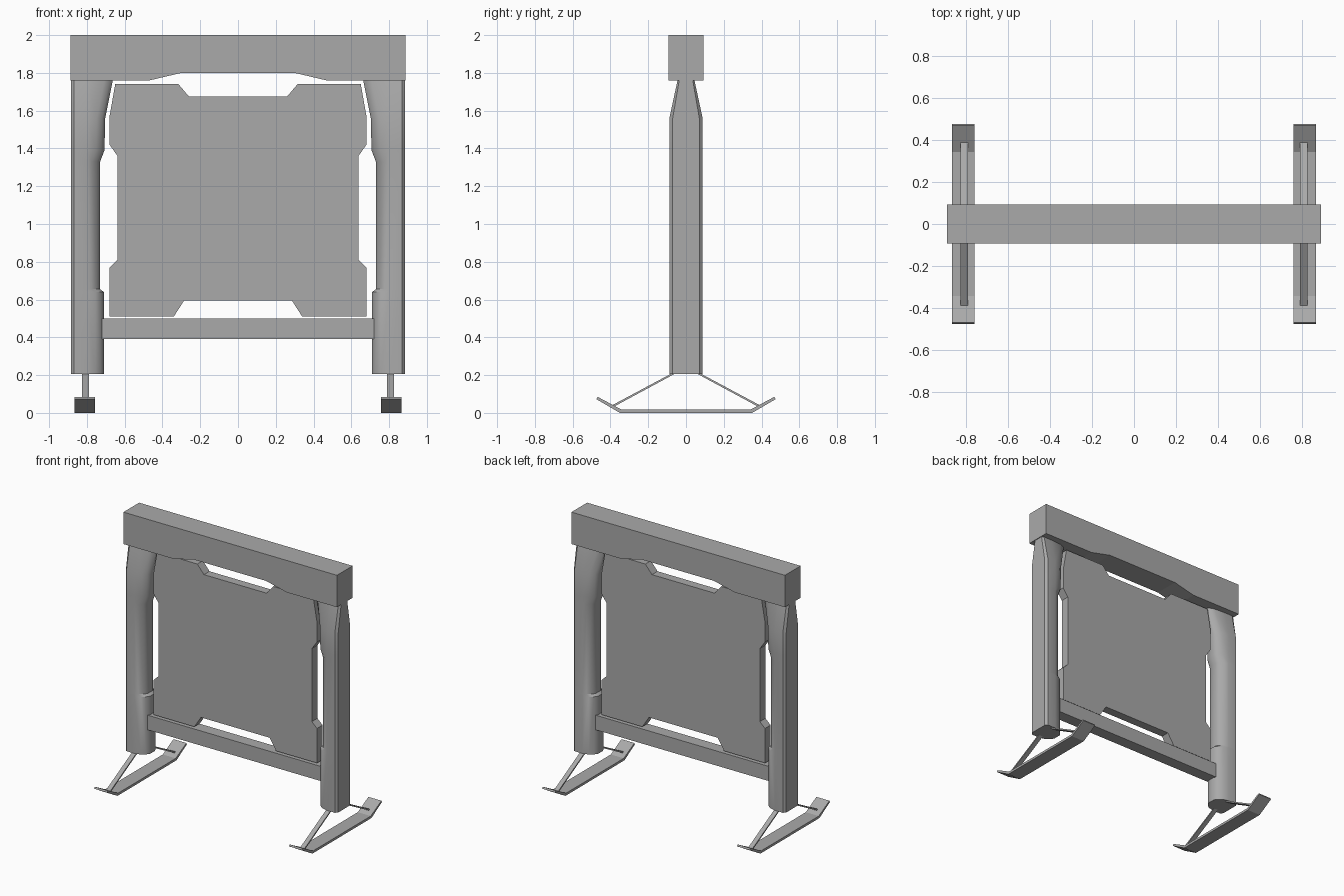
import bpy, bmesh

if "Cube" in bpy.data.objects:
    bpy.data.objects.remove(bpy.data.objects["Cube"])

GREY = (0.4, 0.4, 0.4, 1)
metal = bpy.data.materials.new("plain_grey")
metal.use_nodes = True
metal.diffuse_color = GREY
metal.node_tree.nodes["Principled BSDF"].inputs["Base Color"].default_value = GREY


def finish(name, bm, smooth=False):
    bmesh.ops.recalc_face_normals(bm, faces=bm.faces)
    mesh = bpy.data.meshes.new(name)
    bm.to_mesh(mesh)
    bm.free()
    mesh.materials.append(metal)
    ob = bpy.data.objects.new(name, mesh)
    bpy.context.collection.objects.link(ob)
    if smooth:
        bpy.ops.object.select_all(action='DESELECT')
        ob.select_set(True)
        bpy.context.view_layer.objects.active = ob
        bpy.ops.object.shade_smooth_by_angle(angle=0.6)
    return ob


def loft(name, rings, smooth=False):
    """Skin a stack of equal closed rings and cap both ends."""
    bm = bmesh.new()
    rows = [[bm.verts.new(p) for p in ring] for ring in rings]
    for a, b in zip(rows, rows[1:]):
        for i in range(len(a)):
            j = (i + 1) % len(a)
            bm.faces.new((a[i], a[j], b[j], b[i]))
    bm.faces.new(rows[0])
    bm.faces.new(rows[-1])
    return finish(name, bm, smooth)


def plate_xz(name, half, depth):
    """Extrude an outline, given for +x and mirrored to -x, along y."""
    outline = half + [(-x, z) for x, z in reversed(half)]
    return loft(name, [[(x, y, z) for x, z in outline] for y in (-depth, depth)])


def bar_yz(name, outline, x0, x1):
    return loft(name, [[(x, y, z) for y, z in outline] for x in (x0, x1)])


# Top beam with a shallow recess underneath
plate_xz("top_beam", [(0.30, 1.80), (0.47, 1.76), (0.888, 1.76), (0.888, 2.0)], 0.093)

# Central panel with notches on all four sides
plate_xz("panel", [(0.285, 0.595), (0.34, 0.51), (0.68, 0.51), (0.68, 0.77),
                   (0.638, 0.81), (0.638, 1.36), (0.68, 1.42), (0.68, 1.57),
                   (0.65, 1.74), (0.315, 1.74), (0.26, 1.675)], 0.033)

# Lower crossbar
plate_xz("crossbar", [(0.72, 0.39), (0.72, 0.5)], 0.045)

# Leg levels: height, inner edge, half depth
LEVELS = [(0.207, 0.71, 0.088), (0.64, 0.71, 0.088), (0.655, 0.73, 0.088),
          (1.33, 0.73, 0.088), (1.39, 0.707, 0.088), (1.56, 0.703, 0.088),
          (1.76, 0.663, 0.045)]


def leg_ring(side, z, inner, d):
    half = [(0.883, d * 0.8), (0.867, d), (0.80, d), (inner + 0.045, d * 0.87),
            (inner + 0.016, d * 0.62), (inner, d * 0.35)]
    ring = half + [(x, -y) for x, y in reversed(half)]
    return [(side * x, y, z) for x, y in ring]


for label, side in (("left", 1), ("right", -1)):
    loft(label + "_leg", [leg_ring(side, *lv) for lv in LEVELS], smooth=True)

    # Ski foot with upturned tips
    under = [(-0.475, 0.073), (-0.35, 0.0), (0.35, 0.0), (0.475, 0.073)]
    over = [(0.468, 0.085), (0.342, 0.018), (-0.342, 0.018), (-0.468, 0.085)]
    bar_yz(label + "_ski", under + over, side * 0.757, side * 0.865)

    # Diagonal struts from the leg to the ski tips
    for end, s in (("front", -1), ("back", 1)):
        strut = [(s * 0.05, 0.212), (s * 0.07, 0.212), (s * 0.392, 0.04), (s * 0.38, 0.034)]
        bar_yz(label + "_" + end + "_strut", strut, side * 0.79, side * 0.825)
